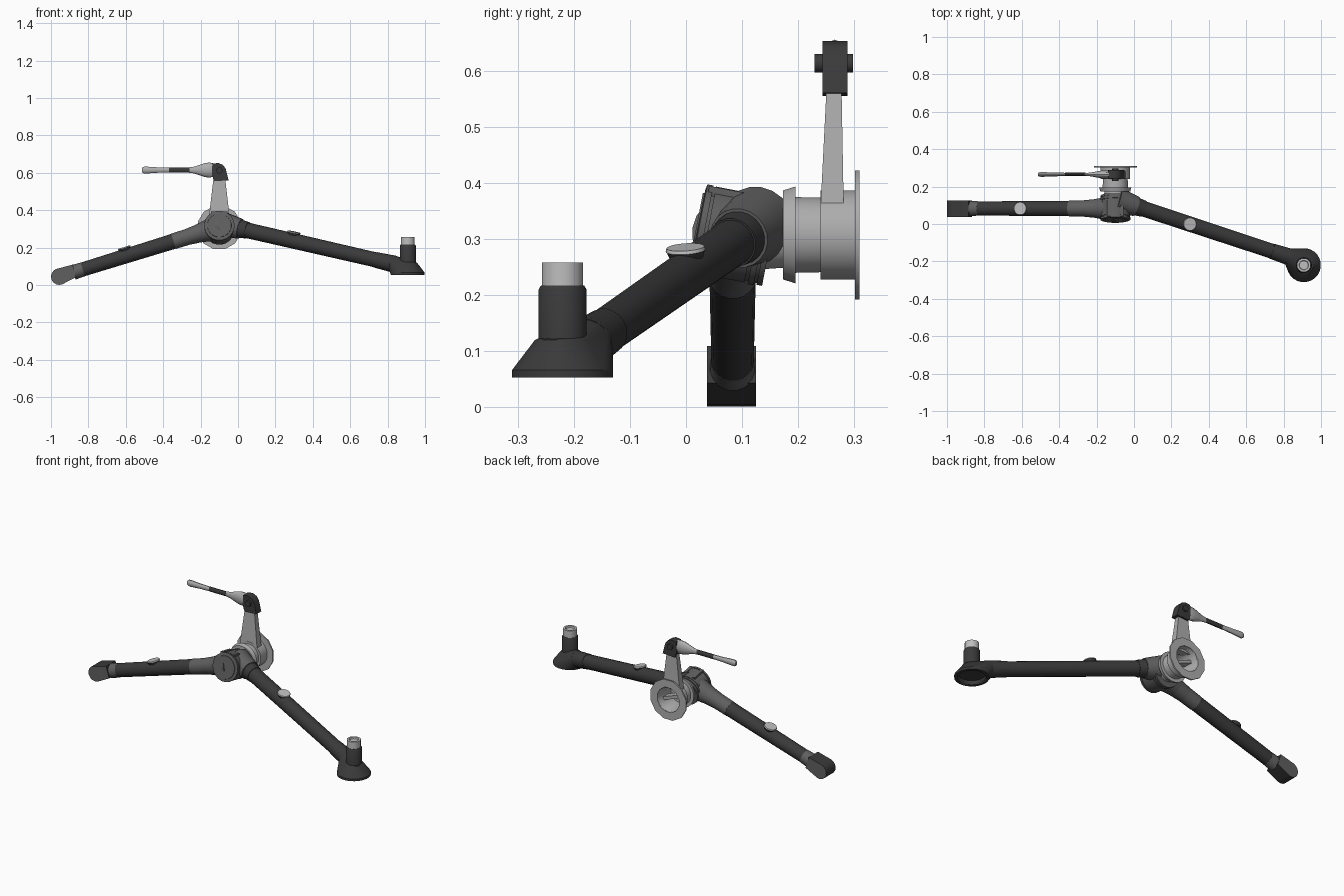
import bpy, bmesh, math
from mathutils import Vector, Matrix

if "Cube" in bpy.data.objects:
    bpy.data.objects.remove(bpy.data.objects["Cube"])


def material(name, v):
    m = bpy.data.materials.new(name)
    m.diffuse_color = (v, v, v, 1)
    m.use_nodes = True
    m.node_tree.nodes["Principled BSDF"].inputs["Base Color"].default_value = m.diffuse_color
    return m


DARK = material("dark grey", 0.042)
MID = material("mid grey", 0.115)
LIGHT = material("light grey", 0.42)
SILVER = material("silver", 0.52)


def finish(name, bm, mat, smooth=True):
    bmesh.ops.recalc_face_normals(bm, faces=bm.faces)
    me = bpy.data.meshes.new(name)
    bm.to_mesh(me)
    bm.free()
    me.materials.append(mat)
    ob = bpy.data.objects.new(name, me)
    bpy.context.collection.objects.link(ob)
    if smooth:
        bpy.ops.object.select_all(action='DESELECT')
        ob.select_set(True)
        bpy.context.view_layer.objects.active = ob
        bpy.ops.object.shade_smooth_by_angle(angle=math.radians(32))
    return ob


def ring(origin, axis, d, r, n, squash=1.0):
    """Points of a circle round an axis, optionally flattened in y."""
    q = Vector(axis).normalized()
    side = q.cross(Vector((0, 0, 1)))
    side = side.normalized() if side.length > 0.01 else Vector((1, 0, 0))
    up = side.cross(q)
    c = Vector(origin) + q * d
    return [c + side * (math.cos(t) * r * squash) + up * (math.sin(t) * r)
            for t in [2 * math.pi * (i + 0.5) / n for i in range(n)]]


def lathe(name, origin, axis, profile, mat, n=20, squash=1.0, closed=False):
    """Turn (distance, radius) pairs round an axis; closed joins last to first."""
    bm = bmesh.new()
    rows = [[bm.verts.new(p) for p in ring(origin, axis, d, r, n, squash)] for d, r in profile]
    pairs = list(zip(rows, rows[1:])) + ([(rows[-1], rows[0])] if closed else [])
    for a, b in pairs:
        for i in range(n):
            j = (i + 1) % n
            bm.faces.new((a[i], a[j], b[j], b[i]))
    if not closed:
        bm.faces.new(rows[0])
        bm.faces.new(rows[-1])
    return finish(name, bm, mat)


def tube(name, a, b, r1, r2, mat, n=20):
    a, b = Vector(a), Vector(b)
    return lathe(name, a, b - a, [(0, r1), ((b - a).length, r2)], mat, n)


def hull(name, pts, mat):
    bm = bmesh.new()
    for p in pts:
        bm.verts.new(p)
    res = bmesh.ops.convex_hull(bm, input=bm.verts)
    bmesh.ops.delete(bm, geom=[v for v in res["geom_interior"] if isinstance(v, bmesh.types.BMVert)],
                     context='VERTS')
    bmesh.ops.dissolve_limit(bm, angle_limit=0.02, verts=bm.verts, edges=bm.edges)
    return finish(name, bm, mat)


def left(x):
    return Vector((x, 0.083, 0.31 + (x + 0.1) * 0.31))


def right(x):
    return Vector((x, 0.098 - x * 0.33, 0.304 - x * 0.23))


# tilted hub drum with raised end bands
HUB, TILT = (-0.1, 0.021, 0.319), (0, 0.98, -0.19)
lathe("hub", HUB, TILT, [(0, 0.07), (0.002, 0.081), (0.013, 0.081), (0.013, 0.076), (0.018, 0.076),
                         (0.018, 0.08), (0.1, 0.08), (0.1, 0.076), (0.106, 0.076), (0.106, 0.082),
                         (0.117, 0.082), (0.117, 0.077), (0.122, 0.077), (0.122, 0.08),
                         (0.132, 0.08)], MID, 20)
lathe("hub_cap", HUB, TILT, [(-0.003, 0.064), (0.004, 0.066)], MID, 20)
for s in (-1, 1):
    lathe("hub_top_rib", (HUB[0] + s * 0.035, 0.04, 0.386), TILT, [(0, 0.012), (0.085, 0.012)], MID, 4)

# left arm with socket and collar
tube("left_socket", left(-0.1), left(-0.21), 0.072, 0.05, MID)
tube("left_collar", left(-0.2), left(-0.27), 0.051, 0.044, MID)
tube("left_collar_sleeve", left(-0.265), left(-0.345), 0.044, 0.043, MID)
tube("left_arm", left(-0.3), left(-0.86), 0.042, 0.038, DARK)

# left rounded foot
foot = []
for y in (0.0375, 0.125):
    foot += [Vector((-0.956 + 0.044 * math.cos(t), y, 0.045 + 0.044 * math.sin(t)))
             for t in [math.radians(i * 22.5) for i in range(16)]]
    foot += [Vector((-0.885, y, 0.109)), Vector((-0.865, y, 0.031 + 0.012))]
foot_ob = hull("left_foot", foot, DARK)
foot_ob.data.materials.append(MID)
for f in foot_ob.data.polygons:          # flat cheeks are lighter
    if abs(f.normal.y) > 0.9:
        f.material_index = 1
hull("left_foot_neck", ring(left(-0.88), (1, 0, 0.31), 0, 0.041, 16)
     + ring(left(-0.83), (1, 0, 0.31), 0, 0.039, 16), MID)

# right arm with socket and collars
tube("right_socket", right(-0.09), right(0.012), 0.07, 0.054, MID)
tube("right_collar", right(0.0), right(0.05), 0.05, 0.045, DARK)
tube("right_arm", right(0.02), right(0.8), 0.042, 0.04, DARK)
tube("right_end_collar", right(0.735), right(0.835), 0.042, 0.046, DARK)

# kingpin base: round foot blended into the arm end, hollow below
PX, PY = 0.908, -0.22
UP = (0, 0, 1)
base = hull("kingpin_base", ring((PX, PY, 0.053), UP, 0, 0.091, 24)
            + ring((PX, PY, 0.066), UP, 0, 0.091, 24)
            + ring((PX, PY, 0.12), UP, 0, 0.05, 16)
            + ring(right(0.825), (1, -0.33, -0.23), 0, 0.046, 16), DARK)
cutter = lathe("base_cutter", (PX, PY, 0.03), UP, [(0, 0.078), (0.045, 0.07)], DARK, 24)
cutter.hide_render = True
mod = base.modifiers.new("hollow", 'BOOLEAN')
mod.operation, mod.object, mod.solver = 'DIFFERENCE', cutter, 'EXACT'
bpy.context.view_layer.objects.active = base
bpy.ops.object.modifier_apply(modifier="hollow")
bpy.data.objects.remove(cutter)
lathe("kingpin_post", (PX, PY, 0), UP, [(0.085, 0.043), (0.21, 0.043), (0.217, 0.039)], DARK, 20)
lathe("kingpin_tip", (PX, PY, 0), UP, [(0.21, 0.038), (0.258, 0.038), (0.258, 0.026), (0.25, 0.024)],
      SILVER, 12)

# round reflector pads on top of both arms
for name, c, d in (("left_pad", left(-0.595), Vector((1, 0, 0.31))),
                   ("right_pad", right(0.29), Vector((1, -0.33, -0.23)))):
    n = (Vector(UP) - d * (d.z / d.length_squared)).normalized()
    lathe(name + "_seat", c, n, [(0.03, 0.03), (0.043, 0.035)], DARK, 16)
    lathe(name, c, n, [(0.043, 0.036), (0.049, 0.034)], SILVER, 16)

# rear hollow tube with conical collar and octagon-like flange
AX = (-0.1, 0, 0.307)
BACK = (0, 1, 0)
lathe("rear_tube", AX, BACK, [(0.13, 0.062), (0.173, 0.059), (0.173, 0.08), (0.195, 0.087),
                              (0.195, 0.068), (0.24, 0.067), (0.24, 0.08), (0.304, 0.08),
                              (0.304, 0.072), (0.25, 0.06), (0.2, 0.058)], LIGHT, 24)
lathe("rear_flange", AX, BACK, [(0.301, 0.119), (0.309, 0.119), (0.309, 0.073), (0.301, 0.073)],
      LIGHT, 12, closed=True)
bm = bmesh.new()
bmesh.ops.create_cube(bm, size=1, matrix=Matrix.Translation((-0.1, 0.245, 0.307))
                      @ Matrix.Rotation(math.radians(20), 4, 'Y') @ Matrix.Diagonal((0.122, 0.05, 0.018, 1)))
finish("rear_tube_crossbar", bm, LIGHT, False)

# tapered upright lever
hull("upright_lever", [Vector((-0.1 + s * w, y, z))
                       for w, z, y0, y1 in ((0.056, 0.36, 0.24, 0.281), (0.046, 0.42, 0.243, 0.28),
                                            (0.03, 0.58, 0.251, 0.277))
                       for s in (-1, 1) for y in (y0, y1)], LIGHT)

# clevis at the lever top and its cross pin
hull("clevis", [Vector((x, y, z)) for y in (0.243, 0.288)
                for x, z in ((-0.128, 0.555), (-0.05, 0.56), (-0.066, 0.622), (-0.08, 0.642),
                             (-0.105, 0.653), (-0.137, 0.649), (-0.14, 0.592))], DARK)
tube("clevis_pin", (-0.1, 0.229, 0.613), (-0.1, 0.298, 0.613), 0.017, 0.017, DARK, 12)

# handle pointing left: flared socket, dark grip band, light end
H, LEFT = (0, 0.265, 0.615), (-1, 0, 0)
lathe("handle_socket", H, LEFT, [(0.125, 0.034), (0.15, 0.04), (0.175, 0.038), (0.205, 0.028),
                                 (0.235, 0.018), (0.265, 0.014)], LIGHT, 14, 0.55)
lathe("handle_band", H, LEFT, [(0.26, 0.014), (0.368, 0.014)], DARK, 12, 0.7)
lathe("handle_end", H, LEFT, [(0.365, 0.013), (0.43, 0.015), (0.49, 0.019), (0.505, 0.018),
                              (0.513, 0.012)], LIGHT, 12, 0.7)
